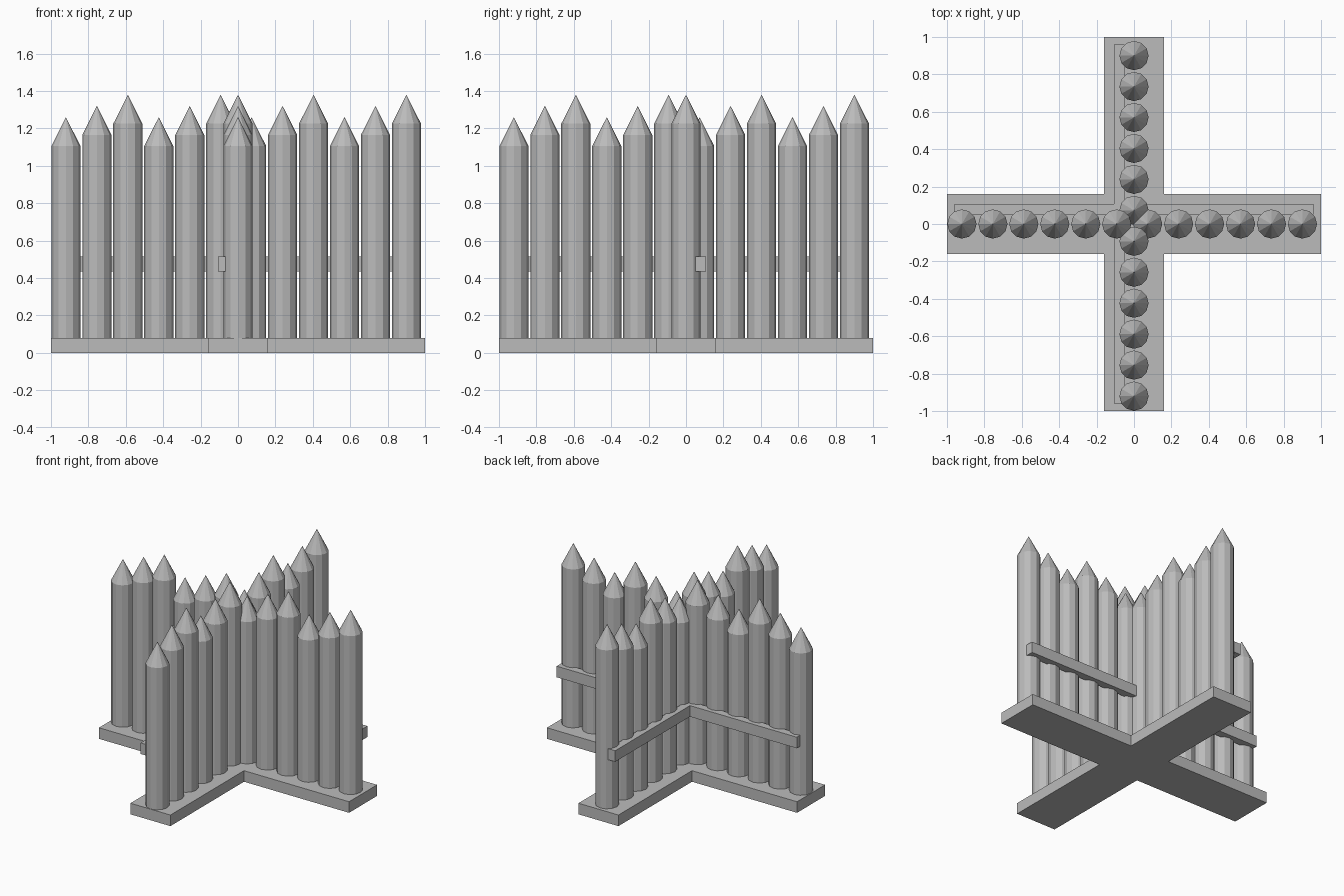
import bpy
import bmesh
import math
from mathutils import Matrix, Vector

cube = bpy.data.objects.get("Cube")
if cube:
    bpy.data.objects.remove(cube, do_unlink=True)

# Single plain grey
grey = bpy.data.materials.new("plain_grey")
grey.use_nodes = True
GREY = (0.5, 0.5, 0.5, 1.0)
grey.diffuse_color = GREY
grey.node_tree.nodes["Principled BSDF"].inputs["Base Color"].default_value = GREY

BASE_TOP = 0.08
POST_RADIUS = 0.078
TIP = 0.155
SIDES = 12


def finish(name, bm):
    bmesh.ops.recalc_face_normals(bm, faces=bm.faces)
    mesh = bpy.data.meshes.new(name)
    bm.to_mesh(mesh)
    bm.free()
    mesh.materials.append(grey)
    obj = bpy.data.objects.new(name, mesh)
    bpy.context.collection.objects.link(obj)
    return obj


def box(name, low, high):
    low, high = Vector(low), Vector(high)
    bm = bmesh.new()
    place = Matrix.Translation((low + high) / 2) @ Matrix.Diagonal((*(high - low), 1))
    bmesh.ops.create_cube(bm, size=1, matrix=place)
    return finish(name, bm)


def post(name, x, y, height):
    # Round stake: a polygon extruded up, then drawn to a point
    bm = bmesh.new()
    ring = [bm.verts.new((x + POST_RADIUS * math.cos(a), y + POST_RADIUS * math.sin(a), BASE_TOP))
            for a in (math.tau * i / SIDES for i in range(SIDES))]
    foot = bm.faces.new(ring)
    up = bmesh.ops.extrude_face_region(bm, geom=[foot], use_keep_orig=True)["geom"]
    verts = [g for g in up if isinstance(g, bmesh.types.BMVert)]
    bmesh.ops.translate(bm, verts=verts, vec=(0, 0, height - TIP - BASE_TOP))
    cap = next(g for g in up if isinstance(g, bmesh.types.BMFace))
    apex = bmesh.ops.poke(bm, faces=[cap])["verts"][0]
    apex.co.z = height
    return finish(name, bm)


# Cross-shaped base from one outline
arm, half = 1.0, 0.16
quarter = [(arm, -half), (arm, half), (half, half)]
bm = bmesh.new()
outline = []
for turn in range(4):
    spin = Matrix.Rotation(turn * math.pi / 2, 3, 'Z')
    outline += [bm.verts.new(spin @ Vector((px, py, 0))) for px, py in quarter]
floor = bm.faces.new(outline)
raised = bmesh.ops.extrude_face_region(bm, geom=[floor], use_keep_orig=True)["geom"]
bmesh.ops.translate(bm, verts=[g for g in raised if isinstance(g, bmesh.types.BMVert)],
                    vec=(0, 0, BASE_TOP))
finish("cross_base", bm)

# Two crossing rows of stakes in three repeating heights
for i in range(12):
    along = -0.92 + 0.1655 * i
    height = (1.26, 1.32, 1.38)[i % 3]
    post(f"side_row_post_{i + 1}", along, 0, height)
    post(f"depth_row_post_{i + 1}", 0, along, height)

# Horizontal rails on one face of each row
box("side_row_rail", (-0.96, 0.05, 0.435), (0.96, 0.106, 0.515))
box("depth_row_rail", (-0.106, -0.96, 0.435), (-0.05, 0.96, 0.515))
